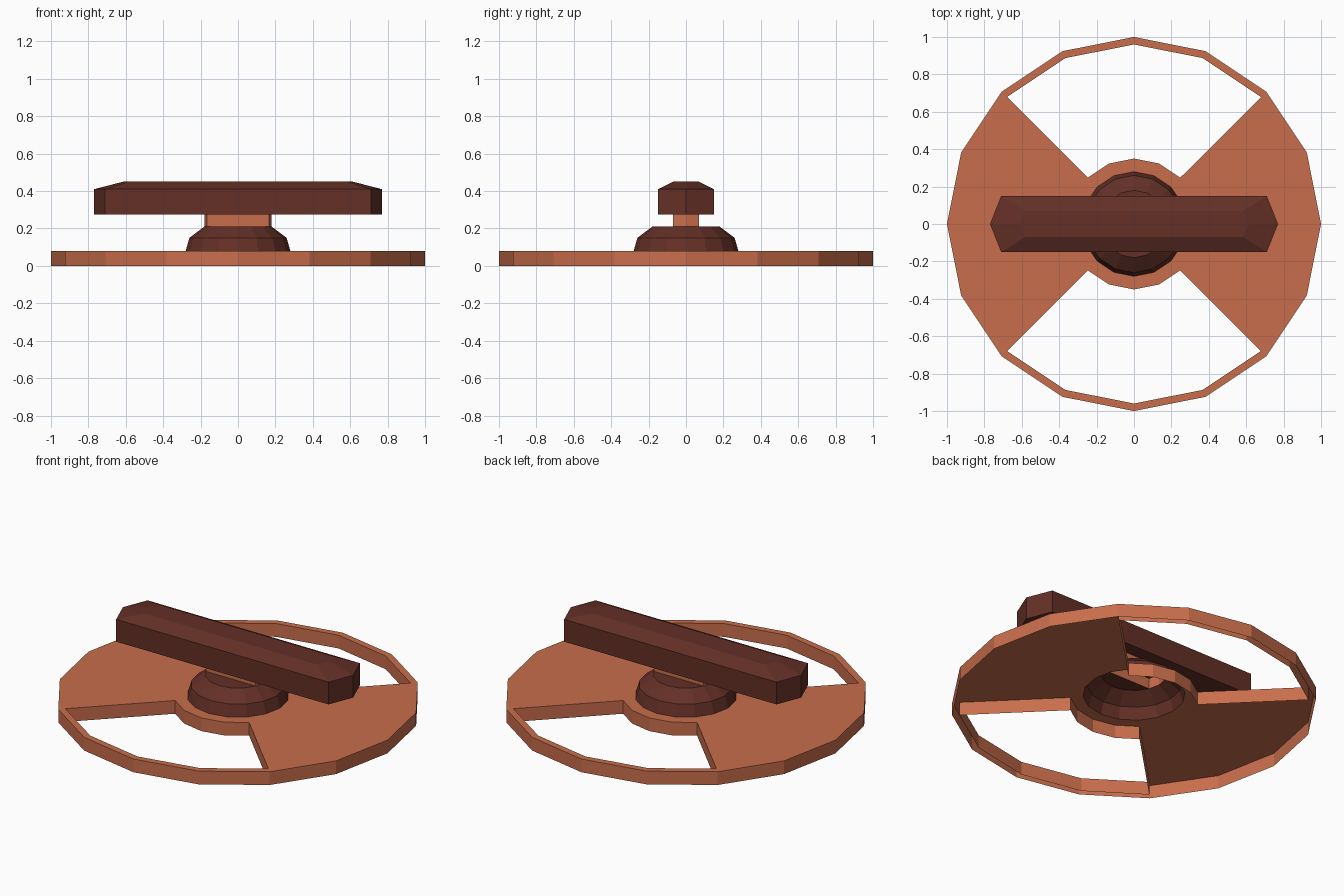
import bpy, bmesh, math

if "Cube" in bpy.data.objects:
    bpy.data.objects.remove(bpy.data.objects["Cube"])

N = 16  # sides of every round part


def material(name, rgb):
    m = bpy.data.materials.new(name)
    m.diffuse_color = (*rgb, 1)
    m.use_nodes = True
    m.node_tree.nodes["Principled BSDF"].inputs["Base Color"].default_value = m.diffuse_color
    return m


ORANGE = material("terracotta orange", (0.58, 0.155, 0.072))
BROWN = material("dark brown", (0.125, 0.029, 0.019))


def finish(bm, name, mat):
    mesh = bpy.data.meshes.new(name)
    bm.to_mesh(mesh)
    bm.free()
    mesh.materials.append(mat)
    ob = bpy.data.objects.new(name, mesh)
    bpy.context.collection.objects.link(ob)
    return ob


def polar(r, i, z):
    a = 2 * math.pi * i / N
    return (r * math.cos(a), r * math.sin(a), z)


def loft(bm, rings):
    """Skin between rings of points given bottom to top, counter-clockwise."""
    loops = [[bm.verts.new(p) for p in ring] for ring in rings]
    for lo, hi in zip(loops, loops[1:]):
        for k in range(len(lo)):
            j = (k + 1) % len(lo)
            bm.faces.new((lo[k], lo[j], hi[j], hi[k]))
    return loops


# Base plate: two solid wedges, two windows, thin outer rim, open underneath
bm = bmesh.new()
for i in range(N):
    wedge = i % 8 in (0, 1, 6, 7)
    spans = [(0.28, 0.35), (0.35, 0.96), (0.96, 1.0)] if wedge else [(0.28, 0.35), (0.96, 1.0)]
    for r0, r1 in spans:
        bm.faces.new([bm.verts.new(polar(r, k, 0.08))
                      for r, k in ((r0, i), (r1, i), (r1, i + 1), (r0, i + 1))])
bmesh.ops.remove_doubles(bm, verts=bm.verts, dist=1e-4)
walls = [e.link_loops[0] for e in bm.edges
         if e.is_boundary and min(v.co.xy.length for v in e.verts) > 0.3]
walls = [(l.vert, l.link_loop_next.vert) for l in walls]
for a, b in walls:
    low = [bm.verts.new((v.co.x, v.co.y, 0)) for v in (a, b)]
    bm.faces.new((b, a, low[0], low[1]))
bmesh.ops.remove_doubles(bm, verts=bm.verts, dist=1e-4)
finish(bm, "base_plate", ORANGE)

# Hub: stepped dome, hollow below, with a slot in its top for the neck
bm = bmesh.new()
loops = loft(bm, [[polar(r, i, z) for i in range(N)]
                  for r, z in ((0.28, 0.08), (0.26, 0.15), (0.18, 0.21))])
bm.faces.new(loops[-1][1:8])
bm.faces.new(loops[-1][9:16])
finish(bm, "hub", BROWN)

# Neck: six-sided web joining hub and handle
bm = bmesh.new()
loft(bm, [[polar(0.18, i, z) for i in (15, 0, 1, 7, 8, 9)] for z in (0.21, 0.28)])
finish(bm, "neck", ORANGE)


# Handle: pointed bar with a chamfered top
def bar_ring(tip, shoulder, half, z):
    return [(shoulder, -half, z), (tip, 0, z), (shoulder, half, z),
            (-shoulder, half, z), (-tip, 0, z), (-shoulder, -half, z)]


bm = bmesh.new()
loops = loft(bm, [bar_ring(0.77, 0.71, 0.15, 0.275),
                  bar_ring(0.77, 0.71, 0.15, 0.41),
                  bar_ring(0.615, 0.58, 0.07, 0.45)])
bm.faces.new(loops[0][::-1])
bm.faces.new(loops[-1])
finish(bm, "handle_bar", BROWN)
